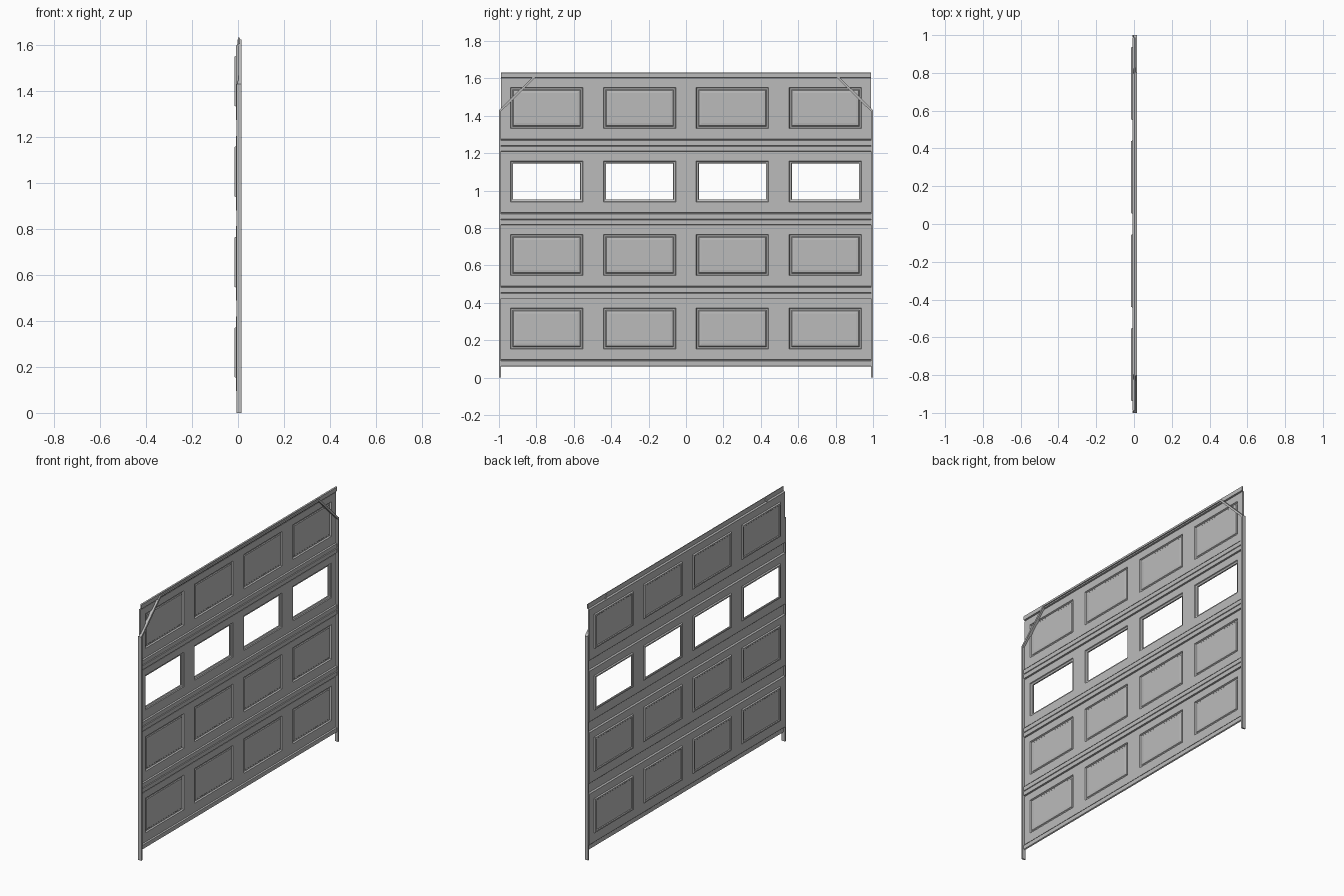
import bpy
import bmesh

cube = bpy.data.objects.get("Cube")
if cube:
    bpy.data.objects.remove(cube, do_unlink=True)


def material(name, rgb):
    m = bpy.data.materials.new(name)
    m.use_nodes = True
    m.diffuse_color = (*rgb, 1)
    m.node_tree.nodes["Principled BSDF"].inputs["Base Color"].default_value = (*rgb, 1)
    return m


GREY = material("painted grey", (0.5, 0.5, 0.5))

HALF = 0.988            # half width of the door
BASE, PITCH = 0.06, 0.393
PANEL_Z = (0.092, 0.313)
PANEL_W = 0.388
CENTRES = [-0.745, -0.248, 0.248, 0.745]
FACE, BACK = 0.003, -0.008


def finish(bm, name):
    bmesh.ops.remove_doubles(bm, verts=bm.verts, dist=0.0001)
    bmesh.ops.recalc_face_normals(bm, faces=bm.faces)
    mesh = bpy.data.meshes.new(name)
    bm.to_mesh(mesh)
    bm.free()
    mesh.materials.append(GREY)
    ob = bpy.data.objects.new(name, mesh)
    bpy.context.collection.objects.link(ob)
    return ob


def quad(bm, *points):
    bm.faces.new([bm.verts.new(p) for p in points])


def rect(y, z0, z1, inset, x):
    w = PANEL_W / 2 - inset
    return [(x, y - w, z0 + inset), (x, y + w, z0 + inset),
            (x, y + w, z1 - inset), (x, y - w, z1 - inset)]


def loft(bm, loops):
    for a, b in zip(loops, loops[1:]):
        for i in range(4):
            j = (i + 1) % 4
            quad(bm, a[i], a[j], b[j], b[i])


# Section edge: (height, front x, back x), with stepped lips at the joints
LIP = [(0, 0.003, 0.001), (0.003, 0.009, 0.001), (0.029, 0.009, 0.001),
       (0.031, -0.001, -0.004), (0.035, -0.001, BACK), (0.036, FACE, BACK)]
PROFILE = (LIP + [(z, FACE, BACK) for z in PANEL_Z]
           + [(PITCH - z, f, b) for z, f, b in reversed(LIP)])

# Pressed panel and window rim steps: (inset, x), from the front and the back
PANEL_FRONT = [(0, FACE), (0.004, -0.006), (0.012, -0.006), (0.016, -0.002), (0.03, 0)]
PANEL_BACK = [(0, BACK), (0.004, -0.016), (0.012, -0.016), (0.016, -0.012), (0.03, -0.01)]
WINDOW = [(0, FACE), (0.003, -0.002), (0.013, -0.006), (0.015, -0.012),
          (0.012, -0.016), (0.004, -0.016), (0, BACK)]


def door_section(name, base, windows):
    bm = bmesh.new()
    ys = [-HALF] + [c + s * PANEL_W / 2 for c in CENTRES for s in (-1, 1)] + [HALF]
    z0, z1 = (base + z for z in PANEL_Z)
    # front and back skins, leaving the panel openings free
    for (za, fa, ba), (zb, fb, bb) in zip(PROFILE, PROFILE[1:]):
        za, zb = za + base, zb + base
        opening = abs(za - z0) < 0.001
        for i, (ya, yb) in enumerate(zip(ys, ys[1:])):
            if opening and i % 2:
                continue
            for xa, xb in ((fa, fb), (ba, bb)):
                quad(bm, (xa, ya, za), (xa, yb, za), (xb, yb, zb), (xb, ya, zb))
        for y in (-HALF, HALF):
            quad(bm, (fa, y, za), (ba, y, za), (bb, y, zb), (fb, y, zb))
    # top and bottom edges
    for z, f, b in (PROFILE[0], PROFILE[-1]):
        for ya, yb in zip(ys, ys[1:]):
            quad(bm, (f, ya, base + z), (b, ya, base + z), (b, yb, base + z), (f, yb, base + z))
    # panels or window openings
    for y in CENTRES:
        if windows:
            loft(bm, [rect(y, z0, z1, i, x) for i, x in WINDOW])
        else:
            for steps in (PANEL_FRONT, PANEL_BACK):
                loops = [rect(y, z0, z1, i, x) for i, x in steps]
                loft(bm, loops)
                quad(bm, *loops[-1])
    return finish(bm, name)


for n, name in enumerate(["bottom_section", "lower_section", "window_section", "top_section"]):
    door_section(name, BASE + n * PITCH, n == 2)


def bar(name, outline, x0, x1):
    """Prism along x from an outline in y and z."""
    bm = bmesh.new()
    face = bm.faces.new([bm.verts.new((x0, y, z)) for y, z in outline])
    new = bmesh.ops.extrude_face_region(bm, geom=[face])["geom"]
    bmesh.ops.translate(bm, vec=(x1 - x0, 0, 0),
                        verts=[v for v in new if isinstance(v, bmesh.types.BMVert)])
    return finish(bm, name)


# Track: uprights, slanted corners and top rail
for side, s in (("left", 1), ("right", -1)):
    bar(side + "_upright", [(s * y, z) for y, z in
        [(0.99, 0), (1, 0), (1, 1.43), (0.99, 1.425)]], -0.007, 0.016)
    bar(side + "_corner", [(s * y, z) for y, z in
        [(0.99, 1.422), (1, 1.43), (0.803, 1.623), (0.798, 1.611)]], -0.003, 0.016)
bar("top_rail", [(-0.798, 1.611), (0.798, 1.611), (0.803, 1.623), (-0.803, 1.623)], 0.004, 0.016)
